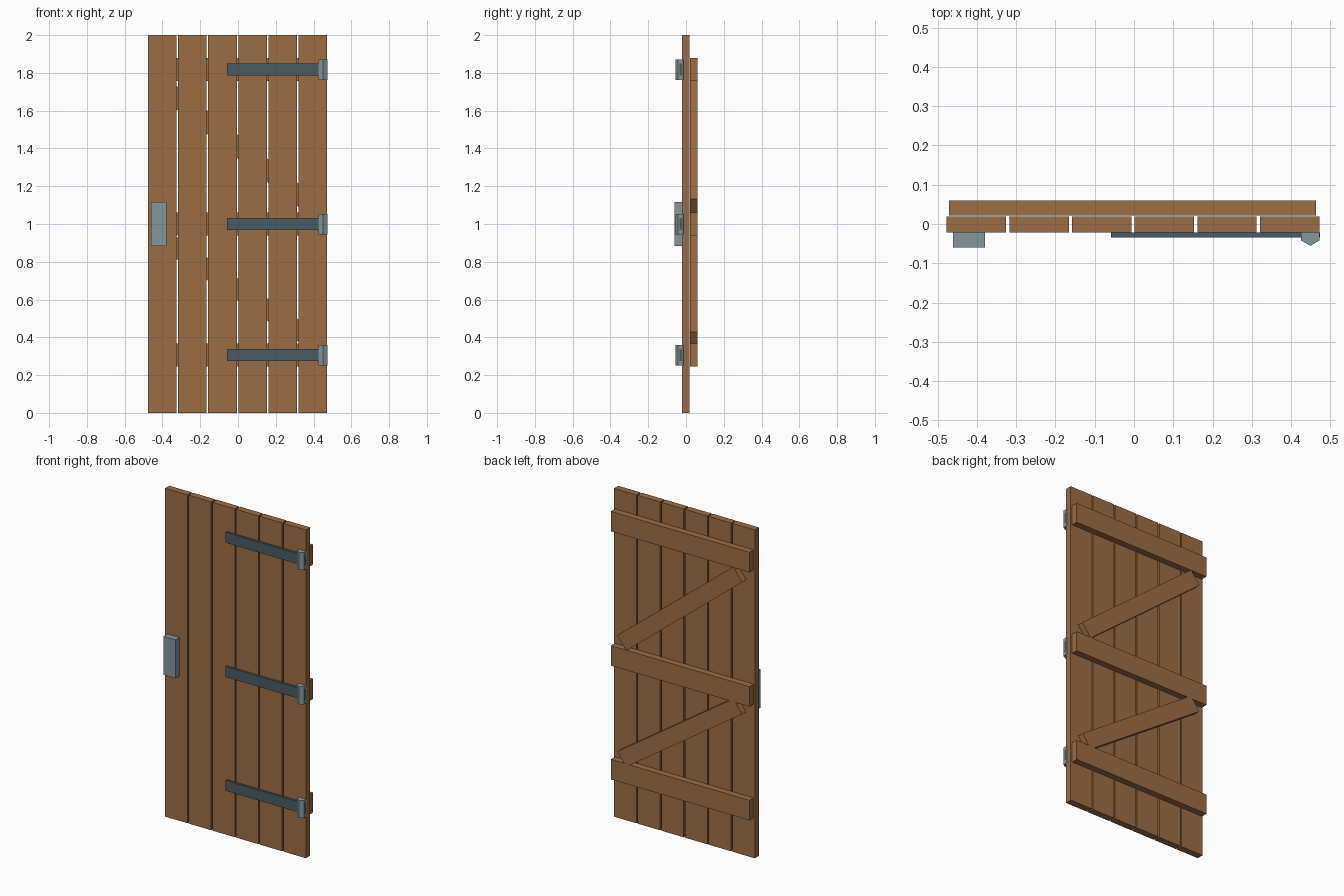
import bpy
import math

if "Cube" in bpy.data.objects:
    bpy.data.objects.remove(bpy.data.objects["Cube"])


def material(name, rgb):
    m = bpy.data.materials.new(name)
    m.use_nodes = True
    m.diffuse_color = (*rgb, 1)
    m.node_tree.nodes["Principled BSDF"].inputs["Base Color"].default_value = (*rgb, 1)
    return m


WOOD = material("brown wood", (0.33, 0.155, 0.06))
DARK = material("dark iron", (0.07, 0.105, 0.125))
STEEL = material("pale steel", (0.24, 0.31, 0.34))


def box(name, center, size, mat, tilt=0):
    bpy.ops.mesh.primitive_cube_add(size=1, location=center, rotation=(0, tilt, 0))
    ob = bpy.context.object
    ob.name = name
    ob.scale = size
    ob.data.materials.append(mat)
    return ob


# Vertical planks with narrow gaps
for i in range(6):
    box(f"plank_{i + 1}", (-0.4015 + 0.1596 * i, -0.001, 1), (0.1515, 0.041, 2), WOOD)

# Each level has a back batten, a front strap and a six-sided hinge knuckle
levels = {"top": 1.817, "middle": 0.999, "bottom": 0.306}
for name, z in levels.items():
    box(f"{name}_batten", (-0.0035, 0.041, z), (0.935, 0.039, 0.122), WOOD)
    box(f"{name}_strap", (0.2075, -0.028, z), (0.532, 0.013, 0.064), DARK)
    bpy.ops.mesh.primitive_cylinder_add(vertices=6, radius=0.0272, depth=0.108,
                                        location=(0.4493, -0.0283, z))
    knuckle = bpy.context.object
    knuckle.name = f"{name}_hinge_knuckle"
    knuckle.data.materials.append(STEEL)

# Diagonal braces between neighbouring battens
heights = list(levels.values())
for name, high, low in zip(("upper", "lower"), heights, heights[1:]):
    run, drop = 0.782, (high - low) * 0.765
    box(f"{name}_brace", (0, 0.041, (high + low) / 2),
        (math.hypot(run, drop), 0.038, 0.098), WOOD, math.atan2(drop, run))

# Lock plate on the opening edge
box("lock_plate", (-0.42, -0.041, 1), (0.081, 0.039, 0.234), STEEL)
